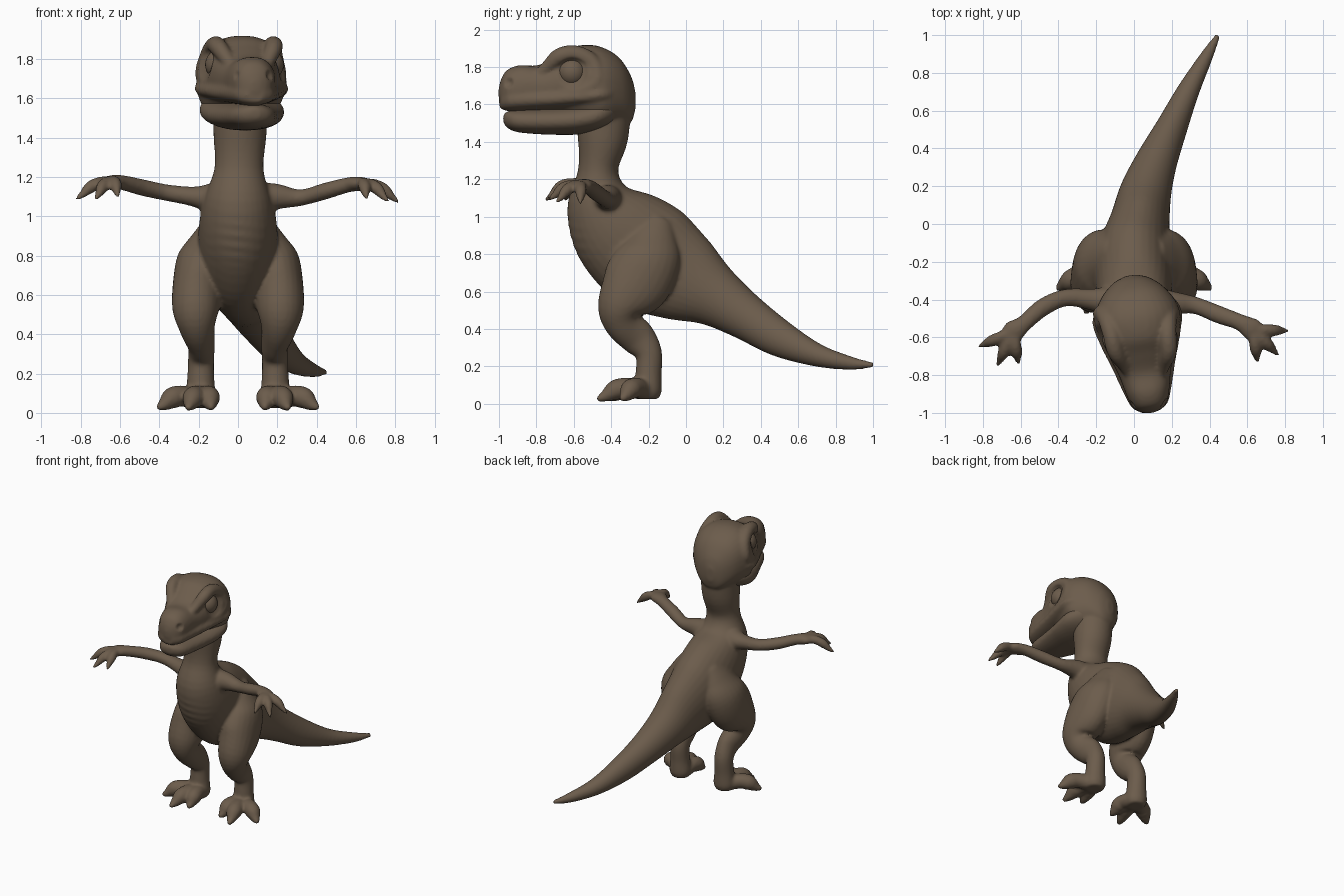
import bpy, bmesh, math
from mathutils import Vector

cube = bpy.data.objects.get("Cube")
if cube:
    bpy.data.objects.remove(cube, do_unlink=True)

# One brown clay colour
BROWN = (0.15, 0.108, 0.072, 1)
clay = bpy.data.materials.new("brown_clay")
clay.use_nodes = True
clay.diffuse_color = BROWN
bsdf = next(n for n in clay.node_tree.nodes if n.type == 'BSDF_PRINCIPLED')
bsdf.inputs["Base Color"].default_value = BROWN
bsdf.inputs["Roughness"].default_value = 0.8

X, Z = Vector((1, 0, 0)), Vector((0, 0, 1))
HEAD_AXIS = Vector((0.145, -1, 0)).normalized()


def spline(pts, steps=5):
    """Smooth curve through (x, y, z, half width, half height) points."""
    p = [Vector(q) for q in pts]
    p = [p[0] * 2 - p[1]] + p + [p[-1] * 2 - p[-2]]
    out = []
    for a, b, c, d in zip(p, p[1:], p[2:], p[3:]):
        for i in range(steps):
            t = i / steps
            out.append((b * 2 + (c - a) * t + (a * 2 - b * 5 + c * 4 - d) * t * t
                        + (b * 3 - a - c * 3 + d) * t ** 3) * 0.5)
    return out + [p[-2]]


def loft(bm, pts, ref=X, axis=None, power=2, n=24):
    """Closed tube with elliptical rings; ref sets the width direction."""
    path = spline(pts)
    pos = [Vector(q[:3]) for q in path]
    rings = []
    for i, q in enumerate(path):
        t = axis or (pos[min(i + 1, len(pos) - 1)] - pos[max(i - 1, 0)]).normalized()
        u = (ref - t * ref.dot(t)).normalized()
        w = t.cross(u)
        ring = []
        for k in range(n):
            c, s = math.cos(math.tau * k / n), math.sin(math.tau * k / n)
            c = math.copysign(abs(c) ** (2 / power), c)
            s = math.copysign(abs(s) ** (2 / power), s)
            ring.append(bm.verts.new(pos[i] + u * c * max(q[3], .005) + w * s * max(q[4], .005)))
        rings.append(ring)
    for a, b in zip(rings, rings[1:]):
        for k in range(n):
            bm.faces.new((a[k], a[(k + 1) % n], b[(k + 1) % n], b[k]))
    bm.faces.new(rings[0][::-1])
    bm.faces.new(rings[-1])


def digit(bm, base, tip, r, lift):
    """Finger or toe: fleshy knuckle, then a tapering claw."""
    base, tip = Vector(base), Vector(tip)
    steps = ((0, 0, 1), (.35, lift, 1), (.6, lift, 1.02), (.8, lift * .4, .66), (1, 0, .25))
    loft(bm, [(*(base.lerp(tip, t) + Z * h), r * k, r * k) for t, h, k in steps], ref=Z, n=14)


def turned(x, y, z):
    """Place a point of the head, which looks slightly to its left."""
    return Vector((x + .01 - .145 * (y + .45), y, z))


def head_loft(bm, rows, **kw):
    loft(bm, [(*turned(0, y, z), a, b) for y, z, a, b in rows], axis=HEAD_AXIS, **kw)


def finish(bm, name, voxel=0, smooth=5):
    """Make the object; optionally fuse overlapping parts into one skin."""
    bmesh.ops.recalc_face_normals(bm, faces=bm.faces)
    mesh = bpy.data.meshes.new(name)
    bm.to_mesh(mesh)
    bm.free()
    obj = bpy.data.objects.new(name, mesh)
    bpy.context.collection.objects.link(obj)
    if voxel:
        fuse = obj.modifiers.new("fuse", 'REMESH')
        fuse.mode = 'VOXEL'
        fuse.voxel_size = voxel
        soft = obj.modifiers.new("soften", 'SMOOTH')
        soft.factor, soft.iterations = 0.5, smooth
        bpy.context.view_layer.update()
        dg = bpy.context.evaluated_depsgraph_get()
        skin = bpy.data.meshes.new_from_object(obj.evaluated_get(dg))
        obj.modifiers.clear()
        obj.data = skin
        bpy.data.meshes.remove(mesh)
    obj.data.materials.clear()
    obj.data.materials.append(clay)
    obj.data.shade_smooth()
    return obj


body = bmesh.new()

# Neck, torso and tail
loft(body, [
    (.01, -.44, 1.62, .14, .15), (.01, -.445, 1.42, .135, .135), (.005, -.47, 1.24, .125, .108),
    (0, -.455, 1.08, .175, .19), (0, -.36, .93, .2, .265), (0, -.185, .78, .2, .295),
    (.03, 0, .665, .16, .24), (.06, .16, .57, .138, .165), (.115, .32, .465, .112, .125),
    (.195, .5, .35, .085, .1), (.285, .7, .26, .06, .062), (.38, .88, .217, .036, .036),
    (.445, 1.0, .207, .014, .014)], n=32)

# Legs and toes
for s in (1, -1):
    loft(body, [(s * x, y, z, a, b) for x, y, z, a, b in (
        (.11, -.14, .98, .05, .07), (.145, -.17, .88, .09, .13), (.175, -.2, .77, .135, .175),
        (.205, -.27, .64, .128, .182), (.215, -.345, .52, .118, .13), (.207, -.335, .43, .09, .1),
        (.187, -.255, .35, .07, .095), (.188, -.2, .27, .066, .072), (.19, -.2, .16, .07, .07),
        (.19, -.205, .07, .08, .075), (.19, -.205, .025, .062, .06))])
    for x, y in ((.135, -.42), (.255, -.475), (.41, -.345)):
        digit(body, (s * (.19 + (x - .25) * .25), -.23, .075), (s * x, y, .022), .054, .03)

# Arms and fingers, posed a little differently on each side
arms = (
    ([(.13, -.42, 1.09, .085, .085), (.2, -.42, 1.1, .066, .066), (.32, -.43, 1.095, .042, .046),
      (.45, -.48, 1.13, .042, .047), (.56, -.52, 1.16, .038, .044), (.63, -.56, 1.165, .035, .06),
      (.67, -.58, 1.16, .022, .04)],
     [(.82, -.565, 1.07), (.765, -.695, 1.075), (.655, -.735, 1.09)]),
    ([(-.13, -.41, 1.09, .085, .085), (-.22, -.4, 1.1, .052, .058), (-.36, -.39, 1.12, .042, .046),
      (-.48, -.44, 1.145, .042, .047), (-.58, -.525, 1.17, .038, .044), (-.64, -.57, 1.175, .035, .06),
      (-.68, -.595, 1.17, .022, .04)],
     [(-.825, -.65, 1.085), (-.725, -.755, 1.085), (-.61, -.745, 1.1)]))
for path, tips in arms:
    loft(body, path, ref=Z)
    for tip in tips:
        digit(body, path[-2][:3], tip, .031, .027)

# Skull and snout
head_loft(body, [
    (-.272, 1.62, .03, .05), (-.3, 1.63, .1, .13), (-.37, 1.675, .175, .185),
    (-.48, 1.69, .228, .225), (-.6, 1.71, .2, .2), (-.69, 1.705, .172, .155),
    (-.79, 1.69, .138, .12), (-.89, 1.685, .115, .125), (-.955, 1.675, .092, .11),
    (-.985, 1.665, .06, .075), (-1.0, 1.66, .02, .03)], power=2.3, n=32)

# Upper lip and cheeks
head_loft(body, [
    (-.995, 1.62, .045, .04), (-.96, 1.622, .095, .055), (-.88, 1.625, .128, .06),
    (-.75, 1.63, .168, .062), (-.62, 1.64, .212, .065), (-.5, 1.65, .24, .068),
    (-.42, 1.66, .208, .066), (-.37, 1.67, .14, .05)], power=2.2, n=32)

# Heavy brows and the ridge curling round each eye
for s in (1, -1):
    brow = [(.07, -.82, 1.735, .025), (.105, -.745, 1.795, .036), (.14, -.675, 1.858, .045),
            (.148, -.585, 1.867, .048), (.165, -.5, 1.82, .046), (.195, -.475, 1.73, .038),
            (.185, -.55, 1.675, .035), (.15, -.66, 1.665, .03)]
    loft(body, [(*turned(s * x, y, z), r, r) for x, y, z, r in brow], ref=Vector((s, .25, .2)), n=14)

body_obj = finish(body, "body", voxel=.011)

# Press in eye sockets and nostrils, and ripple the skin of the chest
dents = []
for s in (1, -1):
    dents += [(turned(s * .19, -.605, 1.77), .085, .022), (turned(s * .075, -.945, 1.715), .03, .018)]
skin_bm = bmesh.new()
skin_bm.from_mesh(body_obj.data)
for v in skin_bm.verts:
    x, y, z = v.co
    push = 0
    if z > 1.6:
        for centre, radius, depth in dents:
            f = (v.co - centre).length / radius
            if f < 1:
                push += depth * (1 - f * f)
    elif y < -.4 and v.normal.y < -.3 and abs(x) < .18 and .72 < z < 1.02:
        fade = math.sin((z - .72) / .3 * math.pi) * (1 - abs(x) / .18)
        push = .0015 * fade * math.sin(z * 110 + x * 12)
    if push:
        v.co -= v.normal * push
skin_bm.to_mesh(body_obj.data)
skin_bm.free()

# Lower jaw
jaw = bmesh.new()
head_loft(jaw, [
    (-.975, 1.525, .03, .025), (-.95, 1.518, .078, .046), (-.9, 1.512, .112, .06),
    (-.8, 1.51, .142, .068), (-.7, 1.512, .172, .074), (-.6, 1.52, .202, .082),
    (-.5, 1.54, .216, .088), (-.42, 1.565, .18, .085), (-.36, 1.59, .1, .06)], power=2.15, n=32)
finish(jaw, "lower_jaw", voxel=.011)

# Eyes
for s, side in ((1, "left"), (-1, "right")):
    eye = bmesh.new()
    bmesh.ops.create_uvsphere(eye, u_segments=32, v_segments=20, radius=.078)
    bmesh.ops.translate(eye, verts=eye.verts, vec=turned(s * .122, -.608, 1.772))
    finish(eye, side + "_eye")
